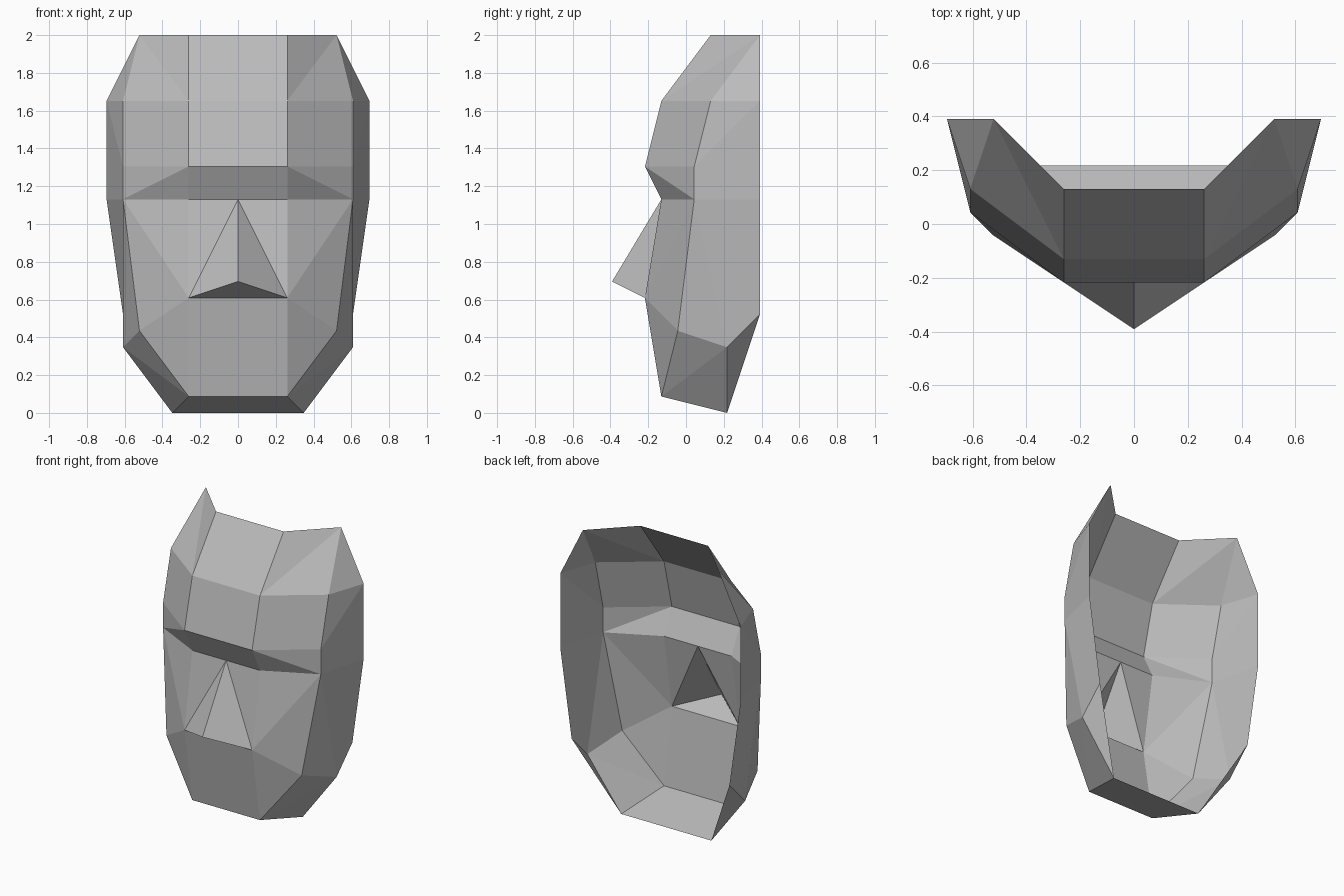
import bpy, bmesh
from mathutils import Vector

cube = bpy.data.objects.get("Cube")
if cube:
    bpy.data.objects.remove(cube)

# One grey for the whole mask
grey = bpy.data.materials.new("plain_grey")
grey.use_nodes = True
colour = (0.5, 0.5, 0.5, 1)
grey.diffuse_color = colour
grey.node_tree.nodes["Principled BSDF"].inputs["Base Color"].default_value = colour

UNIT = 2 / 23  # the mask sits on a regular grid, 23 steps tall

# Corners of the left half: x, y, z in grid steps
POINTS = {
    # front column
    "crown": (3, 1.5, 23), "forehead": (3, -1.5, 19), "brow": (3, -2.5, 15),
    "eye": (3, -1.5, 13), "nostril": (3, -2.5, 7), "chin": (3, -1.5, 1),
    # side column
    "crown_tip": (6, 4.5, 23), "temple": (7, 1.5, 19), "brow_end": (7, 0.5, 15),
    "eye_end": (7, 0.5, 13), "cheek": (6, -0.5, 5),
    # back rim
    "rim_top": (8, 4.5, 19), "rim_mid": (8, 4.5, 13), "rim_low": (7, 4.5, 6),
    "jaw": (7, 2.5, 4), "throat": (4, 2.5, 0),
    # nose
    "nose_tip": (0, -4.5, 8),
}
# Matching points on the centre line
for name in ("crown", "forehead", "brow", "eye", "nostril", "chin", "throat"):
    x, y, z = POINTS[name]
    POINTS["mid_" + name] = (0, y, z)

SHELL = [
    # forehead
    "mid_crown crown forehead mid_forehead", "mid_forehead forehead brow mid_brow",
    "crown crown_tip forehead", "crown_tip temple forehead",
    "forehead temple brow_end brow", "crown_tip rim_top temple",
    # brow ledge
    "mid_brow brow eye mid_eye", "brow eye_end eye", "brow brow_end eye_end",
    # cheek
    "mid_eye eye nostril", "eye eye_end nostril", "eye_end cheek nostril",
    "nostril cheek chin",
    # side wall
    "temple rim_top brow_end", "rim_top rim_mid eye_end brow_end",
    "eye_end rim_mid rim_low jaw", "eye_end jaw cheek",
    # jaw and chin
    "mid_nostril nostril chin mid_chin", "cheek jaw chin", "jaw throat chin",
    "jaw rim_low throat", "mid_chin chin throat mid_throat",
]
NOSE = ["mid_eye nostril nose_tip", "nostril mid_nostril nose_tip"]


def make_part(name, faces):
    """Build one half from named corners and mirror it across x."""
    bm = bmesh.new()
    verts = {}
    for face in faces:
        for key in face.split():
            if key not in verts:
                verts[key] = bm.verts.new(Vector(POINTS[key]) * UNIT)
        bm.faces.new([verts[key] for key in face.split()])
    bmesh.ops.recalc_face_normals(bm, faces=bm.faces)
    bm.faces.ensure_lookup_table()
    if bm.faces[0].normal.y > 0:
        bmesh.ops.reverse_faces(bm, faces=bm.faces)
    mesh = bpy.data.meshes.new(name)
    bm.to_mesh(mesh)
    bm.free()
    mesh.materials.append(grey)
    part = bpy.data.objects.new(name, mesh)
    bpy.context.collection.objects.link(part)
    part.modifiers.new("mirror", "MIRROR").use_clip = True


make_part("mask_shell", SHELL)
make_part("nose", NOSE)
